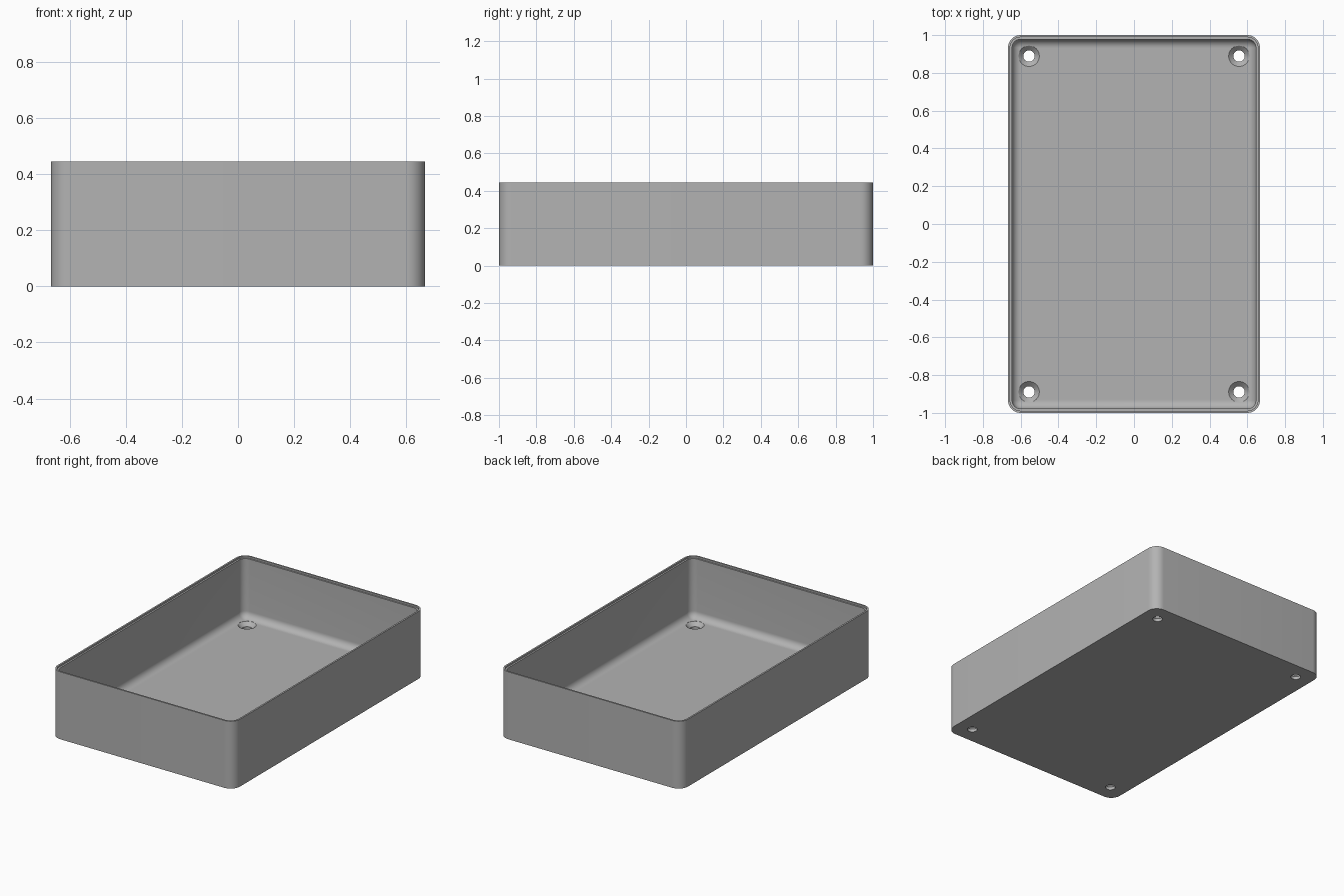
import bpy, bmesh, math

cube = bpy.data.objects.get("Cube")
if cube:
    bpy.data.objects.remove(cube, do_unlink=True)

HALF_X, HALF_Y, HEIGHT = 0.667, 1.0, 0.445
CORNER, WALL, FLOOR, FILLET = 0.067, 0.022, 0.044, 0.045
STEPS = 10

grey = bpy.data.materials.new("grey plastic")
grey.use_nodes = True
colour = (0.45, 0.45, 0.45, 1)
grey.diffuse_color = colour
grey.node_tree.nodes["Principled BSDF"].inputs["Base Color"].default_value = colour


def rounded_loop(inset, z):
    """Points of a rounded rectangle, inset from the outer outline."""
    r = max(CORNER - inset, 0.004)
    cx, cy = HALF_X - inset - r, HALF_Y - inset - r
    points = []
    for k, (sx, sy) in enumerate([(1, 1), (-1, 1), (-1, -1), (1, -1)]):
        for i in range(STEPS + 1):
            a = (k + i / STEPS) * math.pi / 2
            points.append((sx * cx + r * math.cos(a), sy * cy + r * math.sin(a), z))
    return points


def circle_loop(x, y, r, z, n=32):
    turns = [2 * math.pi * i / n for i in range(n)]
    return [(x + r * math.cos(a), y + r * math.sin(a), z) for a in turns]


def loft(name, loops):
    """Closed solid skinned through loops, capped at both ends."""
    bm = bmesh.new()
    rings = [[bm.verts.new(p) for p in loop] for loop in loops]
    for a, b in zip(rings, rings[1:]):
        for i in range(len(a)):
            j = (i + 1) % len(a)
            bm.faces.new((a[i], a[j], b[j], b[i]))
    bm.faces.new(rings[0])
    bm.faces.new(rings[-1])
    bmesh.ops.recalc_face_normals(bm, faces=bm.faces)
    mesh = bpy.data.meshes.new(name)
    bm.to_mesh(mesh)
    bm.free()
    mesh.materials.append(grey)
    obj = bpy.data.objects.new(name, mesh)
    bpy.context.collection.objects.link(obj)
    return obj


# Tray: outer wall, stepped rim, inner wall and rounded floor edge
profile = [(0, 0), (0, HEIGHT), (WALL / 2, HEIGHT),
           (WALL / 2, HEIGHT - WALL / 2), (WALL, HEIGHT - WALL / 2)]
for i in range(STEPS + 1):
    a = i / STEPS * math.pi / 2
    profile.append((WALL + FILLET * (1 - math.cos(a)),
                    FLOOR + FILLET * (1 - math.sin(a))))
tray = loft("tray", [rounded_loop(inset, z) for inset, z in profile])

# Countersunk screw holes in the floor corners
for sx in (-1, 1):
    for sy in (-1, 1):
        x, y = sx * 0.556, sy * 0.889
        steps = [(0.03, -0.02), (0.03, 0.02), (0.055, FLOOR), (0.055, 0.12)]
        cutter = loft("screw_hole_cutter", [circle_loop(x, y, r, z) for r, z in steps])
        cutter.hide_render = True
        cutter.hide_set(True)
        cut = tray.modifiers.new("screw hole", "BOOLEAN")
        cut.operation, cut.solver, cut.object = "DIFFERENCE", "EXACT", cutter

# Bake the holes, then shade
bpy.context.view_layer.objects.active = tray
tray.select_set(True)
for cut in list(tray.modifiers):
    bpy.ops.object.modifier_apply(modifier=cut.name)
for obj in [o for o in bpy.data.objects if o.name.startswith("screw_hole_cutter")]:
    bpy.data.objects.remove(obj, do_unlink=True)
bpy.ops.object.shade_smooth_by_angle(angle=math.radians(30))
